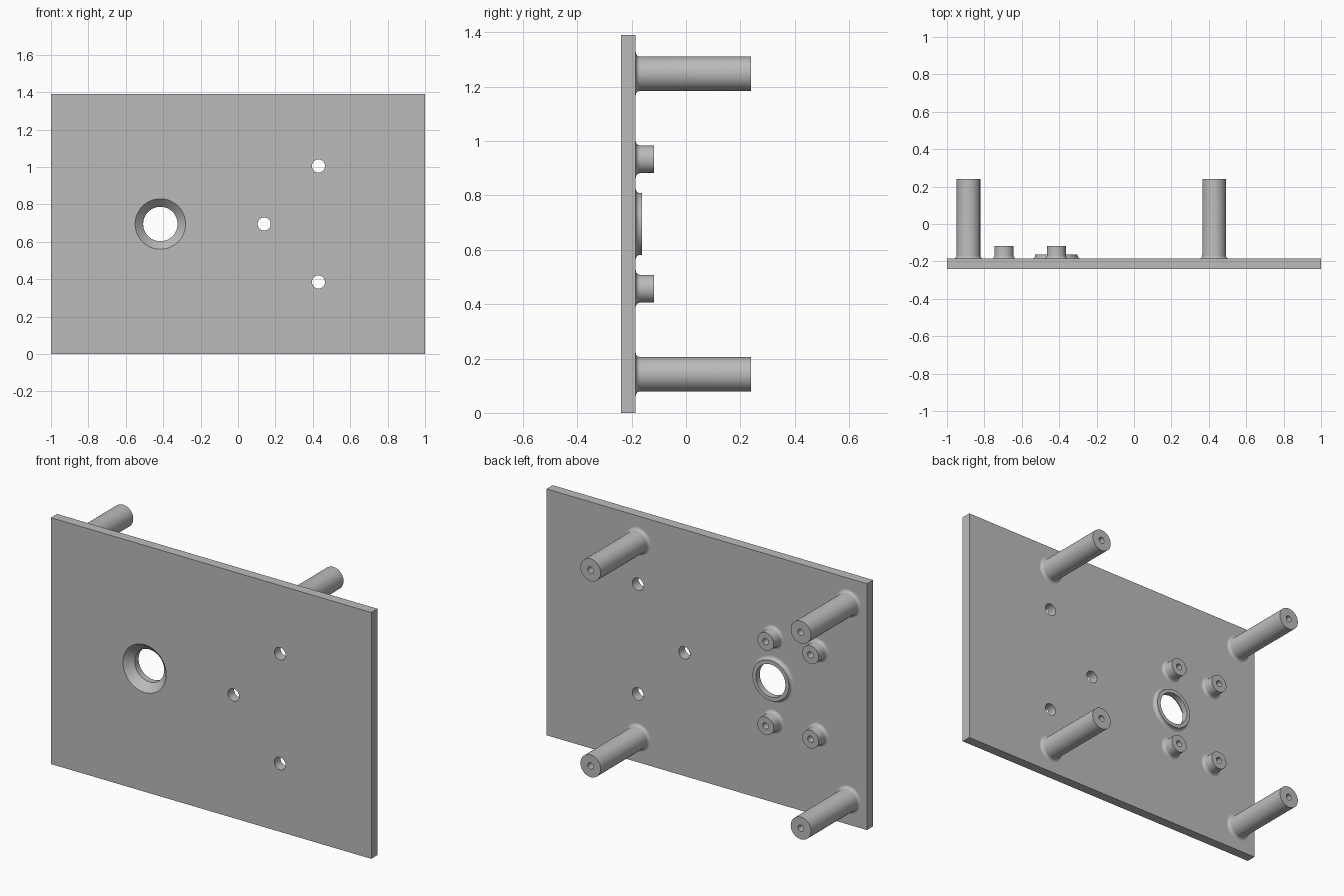
import bpy, bmesh, math

if "Cube" in bpy.data.objects:
    bpy.data.objects.remove(bpy.data.objects["Cube"], do_unlink=True)

FRONT, BACK = -0.24, -0.185      # plate faces
HEIGHT = 1.39
FILLET = 0.016

grey = bpy.data.materials.new("matte_grey")
grey.use_nodes = True
colour = (0.5, 0.5, 0.5, 1)
grey.diffuse_color = colour
grey.node_tree.nodes["Principled BSDF"].inputs["Base Color"].default_value = colour


def add_object(name, bm):
    bmesh.ops.recalc_face_normals(bm, faces=bm.faces)
    mesh = bpy.data.meshes.new(name)
    bm.to_mesh(mesh)
    bm.free()
    mesh.materials.append(grey)
    obj = bpy.data.objects.new(name, mesh)
    bpy.context.collection.objects.link(obj)
    return obj


def lathe(name, profile, x, z, steps=48):
    """Spin (radius, y) points around the y axis, then move to x, z."""
    bm = bmesh.new()
    verts = [bm.verts.new((r, y, 0)) for r, y in profile]
    edges = [bm.edges.new(pair) for pair in zip(verts, verts[1:])]
    bmesh.ops.spin(bm, geom=verts + edges, cent=(0, 0, 0), axis=(0, 1, 0),
                   angle=math.tau, steps=steps)
    bmesh.ops.remove_doubles(bm, verts=bm.verts, dist=1e-5)
    bmesh.ops.translate(bm, verts=bm.verts, vec=(x, 0, z))
    return add_object(name, bm)


def smooth(obj):
    bpy.ops.object.select_all(action='DESELECT')
    obj.select_set(True)
    bpy.context.view_layer.objects.active = obj
    bpy.ops.object.shade_smooth_by_angle(angle=math.radians(30))


def fillet(radius):
    """Concave quarter round from the plate up to the boss wall."""
    points = []
    for i in range(6):
        a = i / 5 * math.pi / 2
        points.append((radius + FILLET * (1 - math.sin(a)),
                       BACK + FILLET * (1 - math.cos(a))))
    return points


def boss(name, x, z, radius, end, bore, depth):
    smooth(lathe(name, fillet(radius) + [
        (radius, end), (bore, end), (bore, end - depth), (0, end - depth)], x, z))


# Flat plate
bm = bmesh.new()
bmesh.ops.create_cube(bm, size=1)
bmesh.ops.scale(bm, verts=bm.verts, vec=(2, BACK - FRONT, HEIGHT))
bmesh.ops.translate(bm, verts=bm.verts, vec=(0, (FRONT + BACK) / 2, HEIGHT / 2))
plate = add_object("plate", bm)

# Through holes and the large countersunk opening
hole = [(0, -0.3), (0.035, -0.3), (0.035, -0.1), (0, -0.1)]
opening = [(0, -0.26), (0.155, -0.26), (0.092, -0.197), (0.092, -0.1), (0, -0.1)]
cutters = [lathe("hole_cutter", hole, x, z)
           for x, z in ((0.43, 1.005), (0.14, 0.695), (0.43, 0.385))]
cutters.append(lathe("opening_cutter", opening, -0.415, 0.695))
for cutter in cutters:
    cutter.hide_render = True
    mod = plate.modifiers.new("cut", 'BOOLEAN')
    mod.operation = 'DIFFERENCE'
    mod.solver = 'EXACT'
    mod.object = cutter
bpy.context.view_layer.objects.active = plate
for mod in list(plate.modifiers):
    bpy.ops.object.modifier_apply(modifier=mod.name)
for cutter in cutters:
    bpy.data.objects.remove(cutter, do_unlink=True)
smooth(plate)

# Raised rim behind the opening
rim = lathe("opening_rim", fillet(0.114) + [
    (0.114, -0.162), (0.092, -0.162), (0.092, BACK)], -0.415, 0.695)
smooth(rim)

# Long corner posts and short screw bosses, mirrored about mid height
for side, label in ((1, "upper"), (-1, "lower")):
    for x, end in ((-0.885, "right"), (0.428, "left")):
        boss(f"post_{label}_{end}", x, 0.695 + side * 0.553, 0.063, 0.24, 0.018, 0.15)
    for x, end in ((-0.695, "outer"), (-0.415, "inner")):
        boss(f"screw_boss_{label}_{end}", x, 0.695 + side * 0.238, 0.051, -0.117, 0.018, 0.06)
